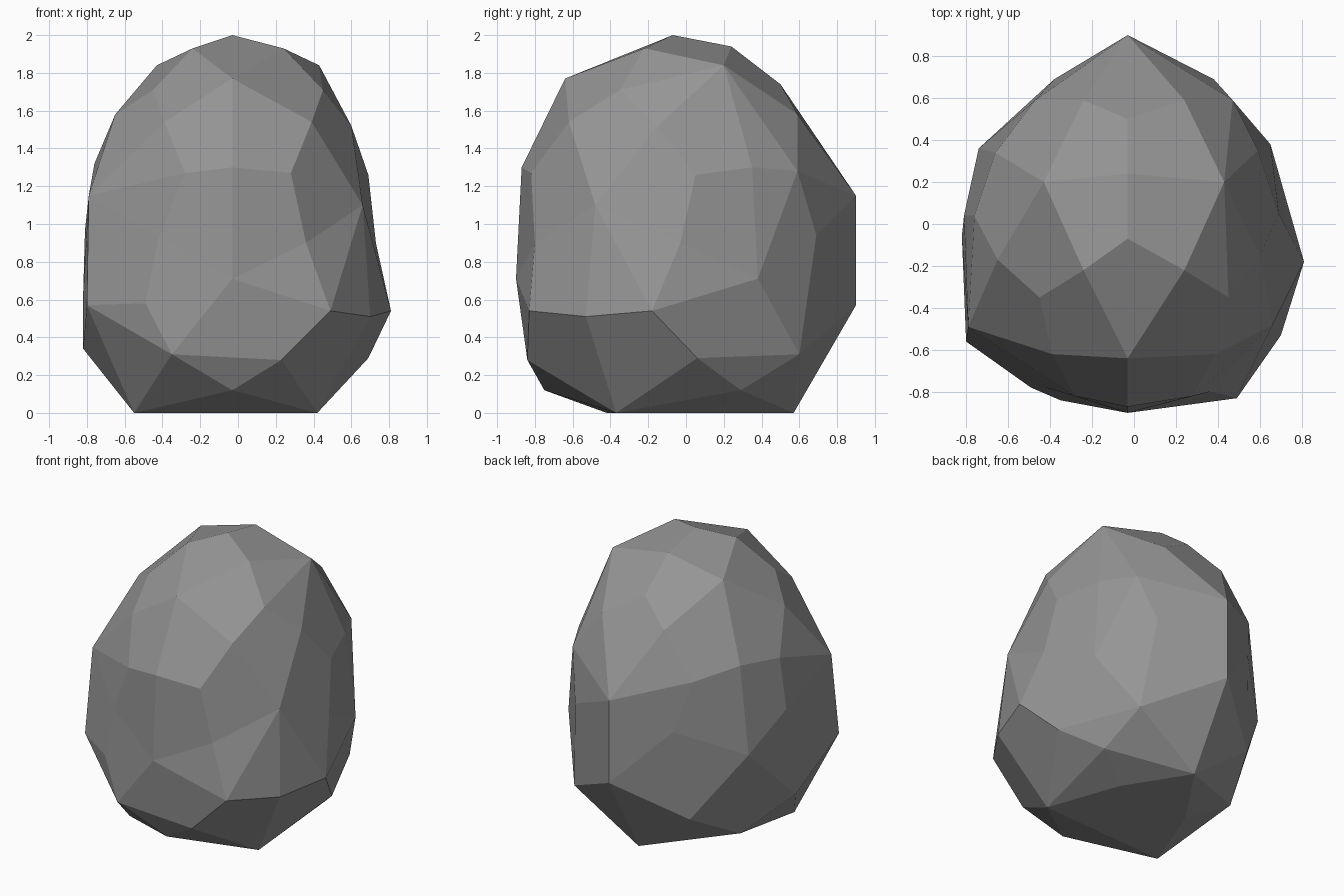
import bpy
import bmesh
from mathutils import Vector

default_cube = bpy.data.objects.get("Cube")
if default_cube:
    bpy.data.objects.remove(default_cube, do_unlink=True)


def make_material(name, colour):
    material = bpy.data.materials.new(name)
    material.use_nodes = True
    material.diffuse_color = colour
    material.node_tree.nodes["Principled BSDF"].inputs["Base Color"].default_value = colour
    return material


# Corner positions of the boulder, in hundredths of a unit
# Ridge over the middle, as (y, z)
ridge = [(-7, 200), (24, 194), (50, 174), (90, 115), (90, 57), (57, 0),
         (-75, 12), (-90, 71), (-87, 130), (-64, 177)]

# Corners shared by both sides
paired = [(43, 20, 184), (24, -22, 193), (45, -35, 171), (39, -62, 154), (24, 59, 158),
          (28, -82, 127), (47, 59, 128), (38, 69, 94), (45, 60, 31)]

# Flank corners, which differ from side to side
left_flank = [(60, -15, 152), (59, 35, 130), (69, 5, 126), (66, -48, 110), (73, -3, 90),
              (36, -80, 90), (65, 38, 71), (81, -18, 54), (70, -53, 51), (49, -83, 54),
              (69, 6, 29), (23, -84, 28), (49, 29, 12), (24, 14, 0), (42, -37, 0)]
right_flank = [(65, -17, 158), (66, 34, 135), (76, 4, 132), (79, -49, 115), (81, 4, 97),
               (42, -78, 93), (74, 36, 75), (82, -6, 62), (80, -56, 57), (49, -78, 58),
               (82, -5, 34), (35, -84, 31), (60, 25, 12), (35, 10, 0), (55, -42, 0)]


def mirrored(corners):
    return [(-x, y, z) for x, y, z in corners]


corners = [(-3, y, z) for y, z in ridge]
corners += paired + mirrored(paired) + left_flank + mirrored(right_flank)
corners = [Vector(corner) / 100 for corner in corners]


def rounded(point):
    """Push a corner halfway out to an egg, so that shallow dents keep their corners."""
    centre = Vector((0, 0, 1))
    offset = point - centre
    unit = Vector((offset.x / 0.85, offset.y / 0.9, offset.z)).normalized()
    egg = Vector((unit.x * 0.85, unit.y * 0.9, unit.z))
    return centre + offset.lerp(egg, 0.5)


# Skin the rounded corners, then move each back to its true place
bm = bmesh.new()
true_place = {bm.verts.new(rounded(corner)): corner for corner in corners}
hull = bmesh.ops.convex_hull(bm, input=list(bm.verts))
loose = [vert for vert in bm.verts if not vert.link_faces]
for vert in bm.verts:
    vert.co = true_place[vert]
bmesh.ops.delete(bm, geom=loose, context="VERTS")

# Merge nearly flat neighbours into broad facets
bmesh.ops.join_triangles(bm, faces=list(bm.faces), angle_face_threshold=0.2,
                         angle_shape_threshold=1.2)
bmesh.ops.recalc_face_normals(bm, faces=list(bm.faces))

mesh = bpy.data.meshes.new("boulder")
bm.to_mesh(mesh)
bm.free()
mesh.materials.append(make_material("stone grey", (0.3, 0.3, 0.3, 1)))
boulder = bpy.data.objects.new("boulder", mesh)
bpy.context.collection.objects.link(boulder)
